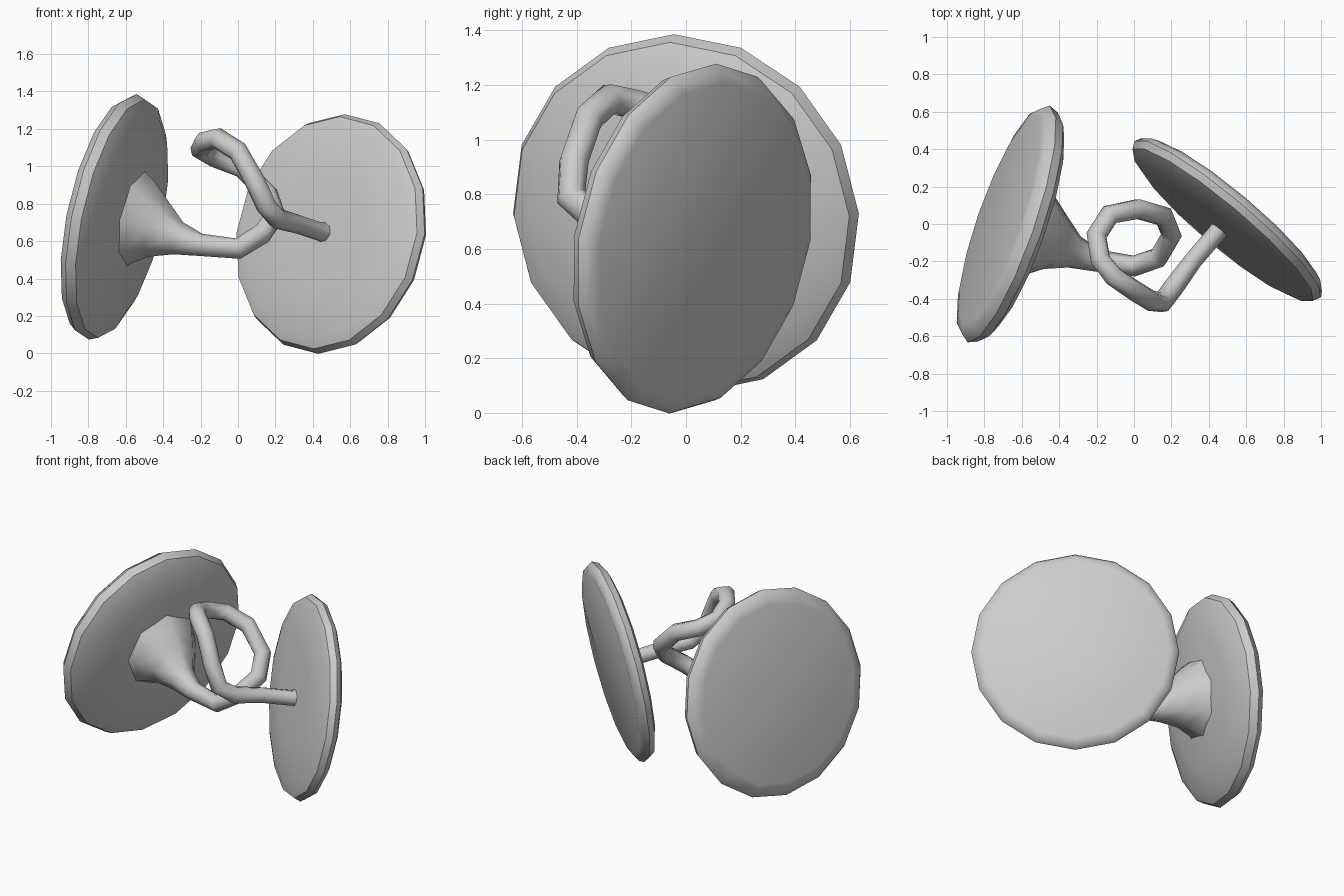
import bpy, bmesh, math
from mathutils import Vector

if "Cube" in bpy.data.objects:
    bpy.data.objects.remove(bpy.data.objects["Cube"])


def finish(ob, angle=40):
    bpy.ops.object.select_all(action='DESELECT')
    ob.select_set(True)
    bpy.context.view_layer.objects.active = ob
    if ob.type != 'MESH':
        bpy.ops.object.convert(target='MESH')
    bpy.ops.object.shade_smooth_by_angle(angle=math.radians(angle))


def disc(name, centre, normal, profile, sides=16):
    """Lathe a (radius, offset along normal) profile, outer face first."""
    rot = Vector(normal).to_track_quat('Z', 'Y')
    bm = bmesh.new()
    rings = []
    for r, d in profile:
        rings.append([bm.verts.new(rot @ Vector((r * math.cos(a), r * math.sin(a), d)) + Vector(centre))
                      for a in (2 * math.pi * i / sides for i in range(sides))])
    for upper, lower in zip(rings, rings[1:]):
        for i in range(sides):
            j = (i + 1) % sides
            bm.faces.new((upper[i], lower[i], lower[j], upper[j]))
    bm.faces.new(rings[0])
    bm.faces.new(rings[-1][::-1])
    bmesh.ops.recalc_face_normals(bm, faces=bm.faces)
    me = bpy.data.meshes.new(name)
    bm.to_mesh(me)
    bm.free()
    ob = bpy.data.objects.new(name, me)
    bpy.context.collection.objects.link(ob)
    finish(ob)


def tube(name, points):
    """Eight-sided tube through (x, y, z, radius) points."""
    cu = bpy.data.curves.new(name, 'CURVE')
    cu.dimensions = '3D'
    cu.bevel_depth = 1.0
    cu.bevel_resolution = 2
    cu.use_fill_caps = True
    sp = cu.splines.new('POLY')
    sp.points.add(len(points) - 1)
    for p, (x, y, z, r) in zip(sp.points, points):
        p.co = (x, y, z, 1)
        p.radius = r
    ob = bpy.data.objects.new(name, cu)
    bpy.context.collection.objects.link(ob)
    finish(ob, 60)


# Left disc: flat outer face, domed inner side
disc("left_disc", (-0.67, 0.0, 0.73), (-0.92, 0.32, 0.20),
     [(0.58, 0.055), (0.64, 0.04), (0.67, 0.0), (0.65, -0.05), (0.58, -0.085), (0.42, -0.11), (0.2, -0.14)])

# Right disc: flat outer face, nearly flat inner side
disc("right_disc", (0.50, 0.025, 0.638), (0.63, 0.75, -0.17),
     [(0.59, 0.05), (0.635, 0.03), (0.65, 0.0), (0.63, -0.04), (0.57, -0.06), (0.3, -0.075)])

# Link: flares out of the left disc, loops once, and enters the right disc
R = 0.056
tube("looped_link", [
    (-0.60, -0.03, 0.72, 0.30), (-0.51, -0.06, 0.70, 0.23), (-0.42, -0.10, 0.66, 0.155),
    (-0.32, -0.15, 0.615, 0.09), (-0.20, -0.195, 0.58, 0.06),
    (0.00, -0.225, 0.56, R), (0.13, -0.18, 0.64, R), (0.20, -0.06, 0.74, R),
    (0.16, 0.04, 0.85, R), (0.02, 0.08, 0.99, R), (-0.13, 0.05, 1.05, R),
    (-0.20, -0.06, 1.09, R), (-0.18, -0.19, 1.13, R), (-0.11, -0.28, 1.15, R),
    (0.00, -0.355, 1.08, R), (0.09, -0.41, 0.92, R), (0.15, -0.42, 0.79, R),
    (0.21, -0.34, 0.72, R), (0.32, -0.19, 0.69, 0.05), (0.44, -0.05, 0.65, 0.05),
    (0.49, 0.01, 0.64, 0.06)])
